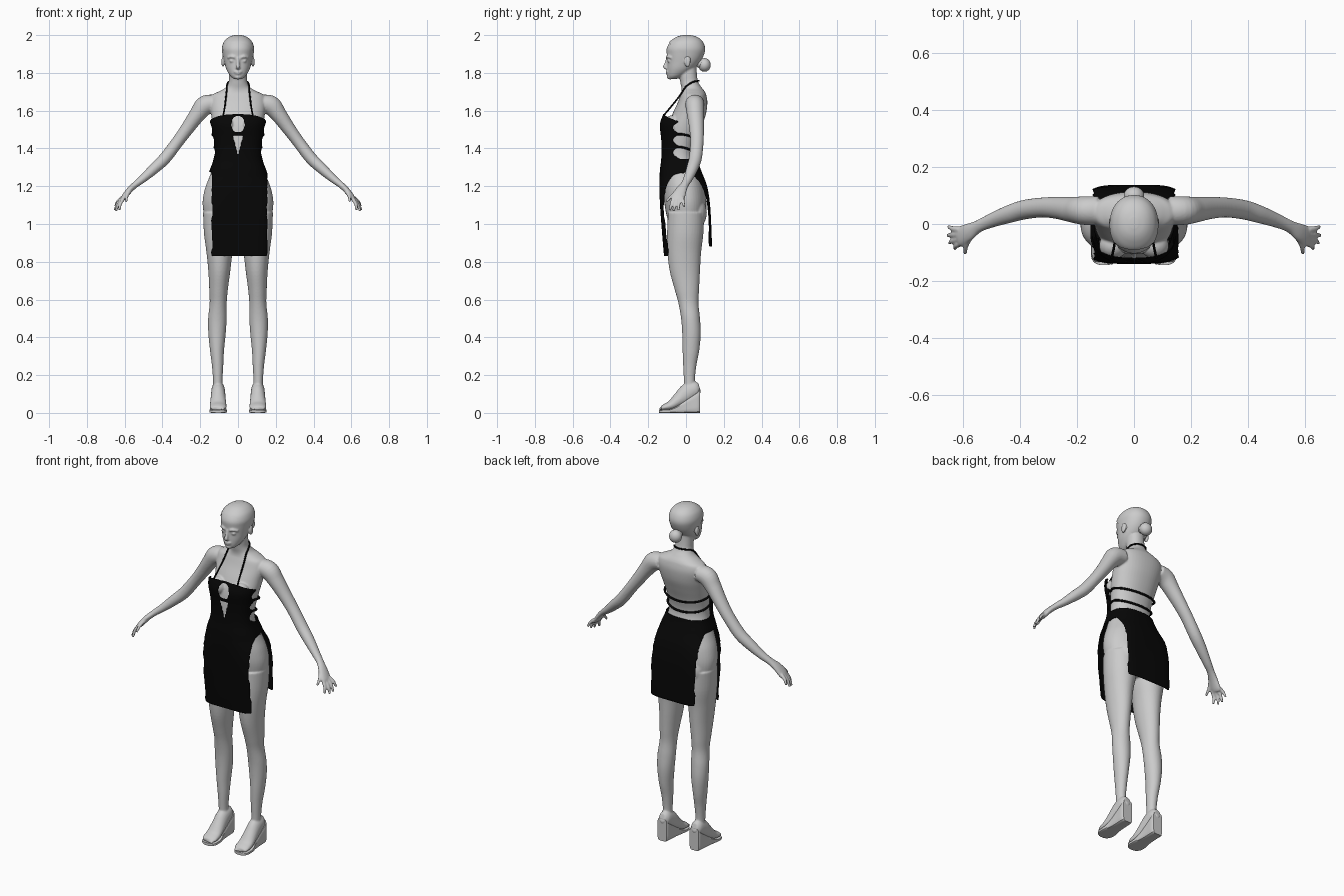
import bpy, bmesh, math
from mathutils import Vector
from mathutils.bvhtree import BVHTree


def material(name, c):
    m = bpy.data.materials.new(name)
    m.diffuse_color = (c, c, c, 1)
    return m


GREY = material("mannequin_grey", 0.6)
BLACK = material("dress_black", 0.002)


def spline(pts, k):
    """Catmull-Rom through tuples of any length."""
    out = []
    for i in range(len(pts) - 1):
        p = [pts[max(0, min(len(pts) - 1, i + d))] for d in (-1, 0, 1, 2)]
        for j in range(k):
            t = j / k
            out.append(tuple(0.5 * (2 * b + (c - a) * t + (2 * a - 5 * b + 4 * c - d) * t * t
                                    + (3 * b - a - 3 * c + d) * t ** 3) for a, b, c, d in zip(*p)))
    return out + [tuple(pts[-1])]


def tube(bm, pts, n=32, hint=(0, 1, 0), axis=None, power=2.0, caps=True):
    """Loft superellipse rings (x, y, z, half width, half depth) along a path."""
    rings = []
    for i, p in enumerate(pts):
        a, b = Vector(pts[max(0, i - 1)][:3]), Vector(pts[min(len(pts) - 1, i + 1)][:3])
        t = Vector(axis) if axis else (b - a).normalized()
        u = Vector(hint)
        u = (u - t * u.dot(t)).normalized()
        v = u.cross(t)
        e = power(p[2]) if callable(power) else power
        ring = []
        for j in range(n):
            th = 2 * math.pi * j / n
            c, s = math.cos(th), math.sin(th)
            r = (abs(c) ** e + abs(s) ** e) ** (-1 / e)
            ring.append(bm.verts.new(Vector(p[:3]) + v * (p[3] * c * r) + u * (p[4] * s * r)))
        rings.append(ring)
    for r0, r1 in zip(rings, rings[1:]):
        for j in range(n):
            bm.faces.new((r0[j], r0[(j + 1) % n], r1[(j + 1) % n], r1[j]))
    if caps:
        bm.faces.new(rings[0][::-1])
        bm.faces.new(rings[-1])


def ball(bm, loc, size):
    vs = bmesh.ops.create_uvsphere(bm, u_segments=24, v_segments=16, radius=1)["verts"]
    for v in vs:
        v.co = Vector(loc) + Vector([a * b for a, b in zip(v.co, size)])


def finish(name, bm, mat, sharp=False):
    bmesh.ops.recalc_face_normals(bm, faces=bm.faces)
    me = bpy.data.meshes.new(name)
    bm.to_mesh(me)
    bm.free()
    ob = bpy.data.objects.new(name, me)
    bpy.context.collection.objects.link(ob)
    me.materials.append(mat)
    me.polygons.foreach_set("use_smooth", [True] * len(me.polygons))
    if sharp:
        bpy.ops.object.select_all(action='DESELECT')
        ob.select_set(True)
        bpy.context.view_layer.objects.active = ob
        bpy.ops.object.shade_smooth_by_angle()
    return ob


def sections(rows):
    """(z, half width, front y, back y) to loft rings."""
    return [(0, (f + b) / 2, z, w, (b - f) / 2) for z, w, f, b in rows]


# ---- body: overlapping lofts fused by a voxel remesh
bm = bmesh.new()
torso = [(0.96, .09, -.06, .08), (1.02, .165, -.095, .10), (1.10, .187, -.113, .108), (1.18, .177, -.12, .10),
         (1.25, .151, -.12, .08), (1.32, .126, -.115, .055), (1.38, .117, -.11, .045), (1.45, .123, -.105, .06),
         (1.52, .134, -.095, .085), (1.58, .142, -.073, .105), (1.64, .150, -.045, .113), (1.68, .140, -.03, .108),
         (1.70, .105, -.024, .10), (1.72, .068, -.024, .085), (1.75, .050, -.03, .065), (1.79, .047, -.036, .058),
         (1.85, .045, -.036, .055)]
tube(bm, spline(sections(torso), 5), 48, axis=(0, 0, 1), power=2.2)
head = spline(sections([(1.768, .022, -.09, -.05), (1.785, .042, -.097, -.01), (1.82, .062, -.099, .04),
                        (1.86, .073, -.099, .075), (1.90, .080, -.102, .094), (1.93, .082, -.102, .098),
                        (1.96, .073, -.086, .088), (1.98, .056, -.062, .070), (1.992, .036, -.038, .046),
                        (1.998, .012, -.012, .02)]), 6)
tube(bm, head, 48, axis=(0, 0, 1), power=2.15)
# nose, lips, chin
tube(bm, spline([(0, -.099, 1.88, .007, .006), (0, -.106, 1.85, .008, .008), (0, -.113, 1.832, .012, .009),
                 (0, -.10, 1.822, .009, .006)], 4), 16)
ball(bm, (0, -.098, 1.806), (.022, .010, .006))
ball(bm, (0, -.097, 1.797), (.018, .010, .006))
ball(bm, (0, -.084, 1.778), (.020, .018, .013))

for s in (1, -1):
    # eyes, brows, ears
    ball(bm, (s * .031, -.087, 1.863), (.015, .012, .008))
    tube(bm, spline([(s * .014, -.1, 1.88, .006, .006), (s * .034, -.097, 1.886, .006, .007),
                     (s * .056, -.078, 1.88, .005, .005)], 5), 12, hint=(0, 0, 1))
    ball(bm, (s * .080, .008, 1.858), (.008, .017, .028))
    # bust and seat
    ball(bm, (s * .072, -.075, 1.525), (.050, .047, .050))
    ball(bm, (s * .080, .048, 1.06), (.075, .062, .085))
    # leg
    leg = [(.100, 0, 1.06, .085, .095), (.096, -.004, .95, .084, .096), (.098, -.009, .85, .069, .089),
           (.099, -.006, .75, .058, .080), (.103, .005, .65, .049, .064), (.105, .013, .58, .045, .053),
           (.109, .024, .50, .049, .050), (.111, .029, .42, .046, .049), (.111, .026, .33, .037, .044),
           (.108, .020, .25, .030, .035), (.107, .018, .17, .025, .029), (.106, .022, .11, .026, .032)]
    tube(bm, spline([(s * p[0],) + p[1:] for p in leg], 5), 36, axis=(0, 0, 1))
    # foot with shoe upper, then toes
    foot = [(.072, .135, .018, .024), (.052, .128, .033, .042), (.012, .108, .037, .050), (-.03, .075, .040, .040),
            (-.075, .042, .044, .027), (-.112, .030, .044, .018), (-.132, .024, .034, .010)]
    tube(bm, spline([(s * .105,) + p for p in foot], 5), 28, hint=(0, 0, 1))
    for i in range(5):
        ball(bm, (s * (.078 + i * .013), -.134 + .003 * i, .021), (.0075, .010, .008))
    # arm to palm
    arm = [(.125, .047, 1.640, .045, .05), (.175, .047, 1.627, .052, .05), (.215, .050, 1.580, .043, .045),
           (.265, .056, 1.510, .036, .039), (.320, .058, 1.435, .032, .035), (.385, .050, 1.350, .032, .034),
           (.440, .034, 1.297, .029, .031), (.500, .012, 1.243, .022, .025), (.545, -.008, 1.207, .017, .022),
           (.578, -.028, 1.175, .016, .031), (.605, -.042, 1.140, .014, .036), (.615, -.046, 1.125, .010, .030)]
    tube(bm, spline([(s * p[0],) + p[1:] for p in arm], 5), 28)
    # fingers and thumb
    for base, tip in (((.606, -.068, 1.135), (.628, -.086, 1.072)), ((.611, -.052, 1.132), (.646, -.066, 1.068)),
                      ((.614, -.036, 1.135), (.652, -.040, 1.072)), ((.612, -.020, 1.140), (.650, -.010, 1.092)),
                      ((.572, -.045, 1.175), (.592, -.105, 1.118))):
        a, b = Vector(base), Vector(tip)
        m = (a + b) / 2 + Vector((.006, 0, .002))
        tube(bm, spline([(s * p.x, p.y, p.z, r, r) for p, r in ((a, .010), (m, .009), (b, .0065))], 4), 12)
body = finish("body", bm, GREY)
rm = body.modifiers.new("fuse", 'REMESH')
rm.mode = 'VOXEL'
rm.voxel_size = 0.005
rm.use_smooth_shade = True
sm = body.modifiers.new("soften", 'SMOOTH')
sm.factor = 0.5
sm.iterations = 3
bpy.context.view_layer.update()
tree = BVHTree.FromObject(body, bpy.context.evaluated_depsgraph_get())


def outside(p, gap):
    """Push a point out to at least gap above the body."""
    loc, nor, _, _ = tree.find_nearest(p)
    return loc + nor * gap if (p - loc).dot(nor) < gap else p


def trim(bm, keep):
    """Keep faces passing the rule and smooth the cut outline."""
    bmesh.ops.delete(bm, geom=[f for f in bm.faces if not keep(*f.calc_center_median())], context='FACES')
    for _ in range(3):
        new = {}
        for v in bm.verts:
            nb = [e.other_vert(v).co for e in v.link_edges if e.is_boundary]
            if len(nb) == 2:
                new[v] = v.co * .5 + (nb[0] + nb[1]) * .25
        for v, co in new.items():
            v.co = co


# ---- hair cap and bun
bm = bmesh.new()
tube(bm, [(x, y, z + .002, a + .003, b + .003) for x, y, z, a, b in head], 64, axis=(0, 0, 1), power=2.15)
trim(bm, lambda x, y, z: z > max(1.815, 1.95 - 1.05 * (y + .08)))
finish("hair_cap", bm, GREY)
bm = bmesh.new()
ball(bm, (0, .098, 1.842), (.036, .033, .036))
ball(bm, (0, .080, 1.850), (.028, .030, .026))
finish("hair_bun", bm, GREY)

# ---- wedge soles
for side, s in (("left", 1), ("right", -1)):
    bm = bmesh.new()
    wedge = [(.074, .066, .030, .066), (.060, .056, .036, .056), (.020, .042, .036, .042), (-.03, .024, .038, .024),
             (-.075, .011, .045, .011), (-.115, .009, .045, .009), (-.135, .008, .034, .008), (-.143, .008, .018, .008)]
    tube(bm, spline([(s * .105,) + p for p in wedge], 4), 32, hint=(0, 0, 1), axis=(0, -1, 0), power=6)
    finish(side + "_wedge_sole", bm, GREY, sharp=True)

# ---- dress: one loft, with openings cut by rule
dress = spline(sections([(.83, .172, -.115, .137), (.95, .178, -.125, .134), (1.10, .188, -.136, .126),
                         (1.20, .178, -.139, .110), (1.28, .150, -.137, .080), (1.34, .129, -.130, .060),
                         (1.40, .124, -.128, .055), (1.46, .132, -.131, .070), (1.53, .146, -.137, .092),
                         (1.59, .150, -.115, .112)]), 16)


def dress_power(z):
    return 2.6 + 1.9 * min(1, max(0, (1.25 - z) / .2))


def dress_rule(x, y, z):
    front = y < -.01
    if z < 1.275:                                   # panels with side slits
        return -.138 < x < .154 if front else abs(x) < .142 and z > .88
    if z < 1.345:                                   # waistband
        return True
    edge = -.035 - .035 * abs(math.sin(math.pi * (z - 1.345) / .066)) - max(0, z - 1.54) * 1.2
    if y > edge or z > 1.59 - max(0, abs(x) - .09) * .4:
        return False
    if 1.485 < z < 1.572:                           # upper keyhole
        return abs(x) > .036 * math.sin(math.pi * (z - 1.485) / .087) ** .4
    if 1.36 < z < 1.468:                            # lower keyhole
        return abs(x) > .028 * (z - 1.36) / .108
    return True


bm = bmesh.new()
tube(bm, dress, 144, axis=(0, 0, 1), power=dress_power, caps=False)
trim(bm, dress_rule)
for v in bm.verts:
    v.co = outside(v.co, .005)
ob = finish("dress", bm, BLACK)
so = ob.modifiers.new("cloth", 'SOLIDIFY')
so.thickness = 0.003
so.offset = 0


# ---- straps
def strap(name, pts, r):
    bm = bmesh.new()
    path = [outside(Vector(p), r * .8) for p in spline(pts, 8)]
    tube(bm, [(*p, r, r) for p in path], 10, hint=(0, .3, 1) if "back" in name else (1, .01, 0))
    finish(name, bm, BLACK)


for name, z0, w, back in (("upper_back_strap", 1.475, .135, .074), ("lower_back_strap", 1.408, .124, .056)):
    pts = []
    for i in range(13):
        th = math.radians(-25 + 230 * i / 12)
        pts.append((w * math.cos(th), (back + .1) / 2 * (math.sin(th) - 1) + back,
                    z0 - .025 * max(0, math.sin(th))))
    strap(name, pts, .006)
for side, s in (("left", 1), ("right", -1)):
    strap(side + "_neck_strap", [(s * .078, -.118, 1.575), (s * .070, -.080, 1.62), (s * .064, -.040, 1.67),
                                 (s * .058, -.005, 1.72), (s * .050, .030, 1.748), (s * .030, .060, 1.757),
                                 (0, .068, 1.758)], .0045)
